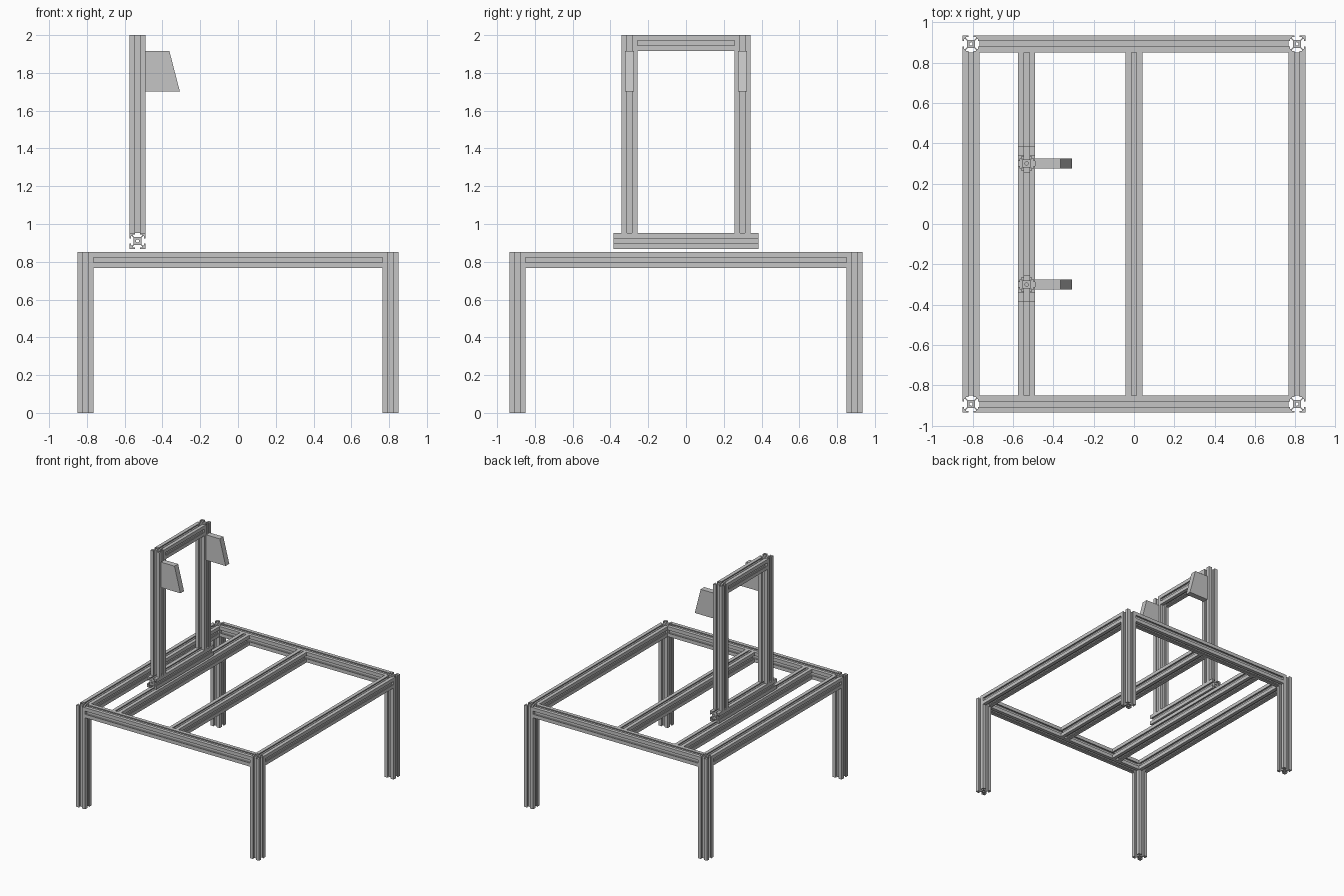
import bpy, bmesh, math
from mathutils import Matrix

if "Cube" in bpy.data.objects:
    bpy.data.objects.remove(bpy.data.objects["Cube"], do_unlink=True)

S = 0.085            # width of the slotted bar
H = S / 2
TABLE_Z = 0.853      # table top height
LEG_X, LEG_Y = 0.85 - H, 0.935 - H
RACK_X, POST_Y = -0.532, 0.3
RACK_Z = 0.868       # underside of the rack

grey = bpy.data.materials.new("aluminium_grey")
grey.use_nodes = True
colour = (0.56, 0.56, 0.56, 1)
grey.diffuse_color = colour
grey.node_tree.nodes["Principled BSDF"].inputs["Base Color"].default_value = colour


def add_object(name, bm):
    bmesh.ops.recalc_face_normals(bm, faces=bm.faces)
    mesh = bpy.data.meshes.new(name)
    bm.to_mesh(mesh)
    bm.free()
    mesh.materials.append(grey)
    obj = bpy.data.objects.new(name, mesh)
    bpy.context.collection.objects.link(obj)
    return obj


def slot_outline():
    """Cross-section with a T-slot in each of the four sides."""
    half = [(1, 0.31), (0.8, 0.31), (0.8, 0.58), (0.67, 0.58), (0.48, 0.39)]
    side = [(1, -1)] + [(x, -y) for x, y in half] + half[::-1]
    points = []
    for turn in range(4):
        c, s = ((1, 0), (0, 1), (-1, 0), (0, -1))[turn]
        points += [((x * c - y * s) * H, (x * s + y * c) * H) for x, y in side]
    return points


def bar(name, axis, start, end, a, b):
    """Slotted bar along an axis; a and b place it on the other two axes."""
    curve = bpy.data.curves.new(name + "_section", 'CURVE')
    curve.dimensions = '2D'
    curve.fill_mode = 'BOTH'
    curve.extrude = (end - start) / 2
    bore = [(0.2 * H * math.cos(i * math.pi / 6), 0.2 * H * math.sin(i * math.pi / 6))
            for i in range(12)]
    for loop in (slot_outline(), bore):
        spline = curve.splines.new('POLY')
        spline.points.add(len(loop) - 1)
        for point, (x, y) in zip(spline.points, loop):
            point.co = (x, y, 0, 1)
        spline.use_cyclic_u = True
    helper = bpy.data.objects.new(name + "_section", curve)
    bpy.context.collection.objects.link(helper)
    bpy.context.view_layer.update()
    evaluated = helper.evaluated_get(bpy.context.evaluated_depsgraph_get())
    mesh = bpy.data.meshes.new_from_object(evaluated)
    bm = bmesh.new()
    bm.from_mesh(mesh)
    bpy.data.objects.remove(helper, do_unlink=True)
    bpy.data.curves.remove(curve)
    bpy.data.meshes.remove(mesh)

    bmesh.ops.remove_doubles(bm, verts=bm.verts, dist=1e-5)
    for face in bm.faces:
        face.smooth = False
        face.material_index = 0
    mid = (start + end) / 2
    if axis == 'X':
        place = Matrix.Translation((mid, a, b)) @ Matrix.Rotation(math.pi / 2, 4, 'Y')
    elif axis == 'Y':
        place = Matrix.Translation((a, mid, b)) @ Matrix.Rotation(math.pi / 2, 4, 'X')
    else:
        place = Matrix.Translation((a, b, mid))
    bmesh.ops.transform(bm, matrix=place, verts=bm.verts)
    add_object(name, bm)


def paddle(name, y):
    """Tapered plate standing out from a post."""
    x = RACK_X + H
    profile = [(x, 1.702), (-0.308, 1.702), (-0.363, 1.915), (x, 1.915)]
    bm = bmesh.new()
    face = bm.faces.new([bm.verts.new((px, y - 0.024, pz)) for px, pz in profile])
    result = bmesh.ops.extrude_face_region(bm, geom=[face])
    moved = [v for v in result["geom"] if isinstance(v, bmesh.types.BMVert)]
    bmesh.ops.translate(bm, verts=moved, vec=(0, 0.048, 0))
    # Close the near side if the extrusion dropped it
    bmesh.ops.holes_fill(bm, edges=bm.edges)
    add_object(name, bm)


# Table legs
for end_name, sy in (("front", -1), ("back", 1)):
    for side_name, sx in (("right", -1), ("left", 1)):
        bar(f"{end_name}_{side_name}_leg", 'Z', 0, TABLE_Z, sx * LEG_X, sy * LEG_Y)

# Table rails and cross bars
rail_z = TABLE_Z - H
for name, sy in (("front_rail", -1), ("back_rail", 1)):
    bar(name, 'X', H - LEG_X, LEG_X - H, sy * LEG_Y, rail_z)
for name, x in (("right_rail", -LEG_X), ("left_rail", LEG_X),
                ("rack_cross_bar", RACK_X), ("middle_cross_bar", 0)):
    bar(name, 'Y', H - LEG_Y, LEG_Y - H, x, rail_z)

# Upright rack
bar("rack_base", 'Y', -0.383, 0.383, RACK_X, RACK_Z + H)
bar("rack_top_bar", 'Y', H - POST_Y, POST_Y - H, RACK_X, 2 - H)
for name, sy in (("front", -1), ("back", 1)):
    bar(f"{name}_rack_post", 'Z', RACK_Z + S, 2, RACK_X, sy * POST_Y)
    paddle(f"{name}_paddle", sy * POST_Y)
